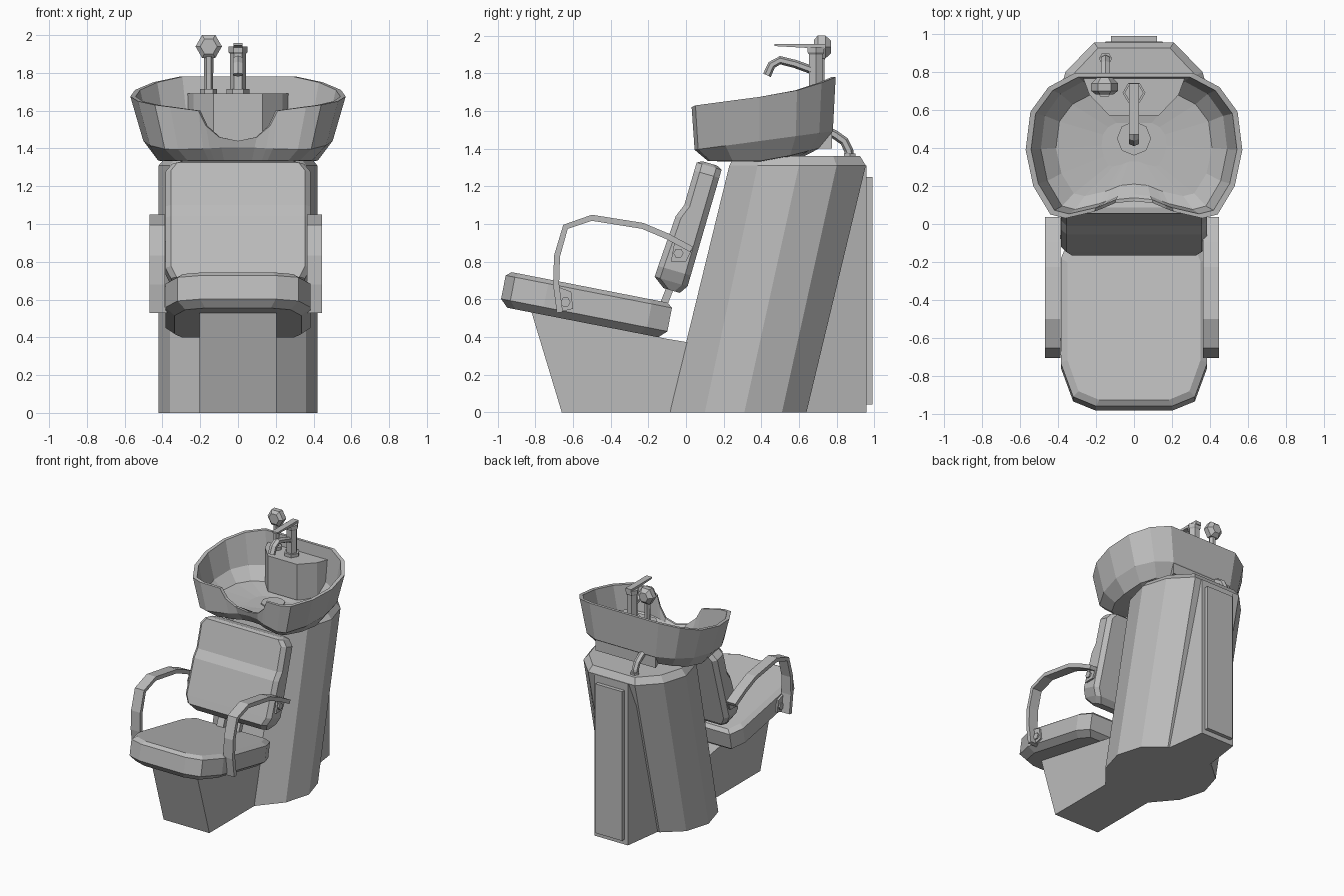
import bpy, bmesh
from math import sin, cos, pi, atan2
from mathutils import Vector

cube = bpy.data.objects.get("Cube")
if cube:
    bpy.data.objects.remove(cube)

grey = bpy.data.materials.new("plain_grey")
grey.use_nodes = True
grey.diffuse_color = (0.5, 0.5, 0.5, 1)
grey.node_tree.nodes["Principled BSDF"].inputs["Base Color"].default_value = (0.5, 0.5, 0.5, 1)


def loft(name, rings):
    """Skin a stack of equal-length rings and cap both ends."""
    bm = bmesh.new()
    rows = [[bm.verts.new(p) for p in ring] for ring in rings]
    n = len(rows[0])
    for a, b in zip(rows, rows[1:]):
        for i in range(n):
            j = (i + 1) % n
            bm.faces.new((a[i], a[j], b[j], b[i]))
    bm.faces.new(rows[0])
    bm.faces.new(rows[-1])
    bmesh.ops.recalc_face_normals(bm, faces=bm.faces)
    mesh = bpy.data.meshes.new(name)
    bm.to_mesh(mesh)
    bm.free()
    mesh.materials.append(grey)
    obj = bpy.data.objects.new(name, mesh)
    bpy.context.collection.objects.link(obj)
    return obj


def mirrored(half):
    """Close a half outline of (x, ...) points across x = 0."""
    return half + [(-p[0], *p[1:]) for p in reversed(half) if p[0] > 0]


def box(name, x, y, z):
    return loft(name, [[(x[0], y[0], h), (x[1], y[0], h), (x[1], y[1], h), (x[0], y[1], h)] for h in z])


def sweep(name, x, path, half_x, half_n, sides=6):
    """Sweep a section along a path of (y, z) points at a fixed x."""
    pts = [Vector(p) for p in path]
    rings = []
    for i, p in enumerate(pts):
        t = (pts[min(i + 1, len(pts) - 1)] - pts[max(i - 1, 0)]).normalized()
        n = Vector((-t.y, t.x))
        k = 2 ** 0.5 if sides == 4 else 1
        ring = []
        for s in range(sides):
            a = 2 * pi * (s + 0.5) / sides
            q = p + n * (sin(a) * half_n * k)
            ring.append((x + cos(a) * half_x * k, q.x, q.y))
        rings.append(ring)
    return loft(name, rings)


def rod(name, centre, axis, stations, sides=6):
    """Turned part: (offset, radius) stations along axis 'x', 'y' or 'z'."""
    cx, cy, cz = centre
    rings = []
    for d, r in stations:
        ring = []
        for s in range(sides):
            a = 2 * pi * s / sides
            u, v = r * cos(a), r * sin(a)
            ring.append({"x": (cx + d, cy + u, cz + v), "y": (cx + u, cy + d, cz + v),
                         "z": (cx + u, cy + v, cz + d)}[axis])
        rings.append(ring)
    return loft(name, rings)


# Leaning pedestal column with a chamfered top
low = mirrored([(0.2, -0.09), (0.36, 0.1), (0.42, 0.31), (0.36, 0.51), (0.21, 0.64)])
high = mirrored([(0.2, 0.23), (0.36, 0.38), (0.42, 0.6), (0.36, 0.8), (0.21, 0.955)])
top = [(x * 0.9, 0.58 + (y - 0.58) * 0.92) for x, y in high]
loft("pedestal", [[(x, y, z) for x, y in ring] for ring, z in ((low, 0), (high, 1.31), (top, 1.36))])

# Upright service housing and access panel behind the column
loft("rear_housing", [mirrored([(0.2, f, z), (0.15, 0.96, z)]) for f, z in ((0.6, 0), (0.9, 1.31))])
box("access_panel", (-0.12, 0.12), (0.95, 0.99), (0.04, 1.25))

# Foot carrying the seat
side = [(-0.66, 0), (-0.82, 0.53), (-0.1, 0.39), (0.02, 0.37), (0.1, 0)]
loft("seat_foot", [[(x, y, z) for y, z in side] for x in (-0.205, 0.205)])

# Seat cushion, tipped up at the front
plan = mirrored([(0.2, -0.45), (0.32, -0.4), (0.385, -0.22), (0.385, 0.34), (0.34, 0.45)])
seat = loft("seat", [[(x * k, y * (1 - (1 - k) * 0.7), z) for x, y in plan]
                     for k, z in ((0.87, -0.095), (1, -0.055), (1, 0.072), (0.91, 0.095))])
seat.location = (0, -0.53, 0.57)
seat.rotation_euler.x = -atan2(0.17, 0.87)

# Backrest with a thicker lumbar zone
rings = []
for v, w0, w, hw in ((-0.015, 0.03, 0.12, 0.32), (0.03, 0, 0.182, 0.355), (0.09, 0, 0.18, 0.385),
                     (0.37, 0, 0.165, 0.385), (0.44, 0, 0.138, 0.385), (0.63, 0, 0.138, 0.385),
                     (0.675, 0, 0.138, 0.35), (0.69, 0.03, 0.11, 0.32)):
    half = [(hw - 0.03, w0), (hw, w0 + 0.03), (hw, w - 0.03), (hw - 0.03, w)]
    rings.append([(x, 0.28 * v - 0.96 * d, 0.64 + 0.96 * v + 0.28 * d) for x, d in mirrored(half)])
loft("backrest", rings)

# Brackets, armrests, mounting plates and bolts
for label, s in (("left", 1), ("right", -1)):
    sweep(label + "_back_bracket", s * 0.07, [(-0.14, 0.52), (-0.06, 0.72)], 0.03, 0.02, 4)
    x = 0.405 if s > 0 else -0.428
    sweep(label + "_armrest", x, [(-0.67, 0.53), (-0.69, 0.68), (-0.685, 0.83), (-0.64, 0.985), (-0.5, 1.033),
                                  (-0.23, 0.99), (-0.1, 0.935), (0.03, 0.865)], 0.041, 0.016, 4)
    for part, outline, bolt in (
            ("seat", [(-0.68, 0.53), (-0.6, 0.55), (-0.61, 0.64), (-0.69, 0.67)], (-0.64, 0.585)),
            ("back", [(-0.08, 0.8), (0, 0.8), (0.03, 0.86), (-0.06, 0.91)], (-0.04, 0.845))):
        loft(f"{label}_{part}_plate", [[(d * s, y, z) for y, z in outline] for d in (0.375, 0.4)])
        rod(f"{label}_{part}_bolt", (s * 0.4, *bolt), "x", [(-0.01, 0.027), (0.012, 0.027)])

# Wash basin: tilted rim with a neck notch at the front
rim = mirrored([(0, 0.12, 1.44), (0.1, 0.11, 1.46), (0.17, 0.08, 1.52), (0.21, 0.065, 1.6),
                (0.36, 0.03, 1.62), (0.44, 0.05, 1.63), (0.53, 0.2, 1.65), (0.57, 0.39, 1.675),
                (0.545, 0.59, 1.71), (0.45, 0.72, 1.75), (0.31, 0.795, 1.78), (0, 0.795, 1.78)])


def basin_ring(kx, ky, height=None):
    return [(x * kx, 0.42 + (y - 0.42) * ky, height(y) if height else z) for x, y, z in rim]


def bottom(y):
    return 1.335 + max(0, y - 0.45) * 0.2


loft("basin", [
    basin_ring(0.4, 0.4, lambda y: 1.33),
    basin_ring(0.74, 0.78, bottom),
    basin_ring(0.88, 0.96, lambda y: 1.39 + 0.13 * y),
    basin_ring(1, 1),
    basin_ring(0.95, 0.94),
    basin_ring(0.86, 0.88, lambda y: 1.425 + 0.11 * y),
    basin_ring(0.72, 0.7, lambda y: 1.39 + 0.03 * y),
    basin_ring(0.3, 0.3, lambda y: 1.385)])
rod("drain", (0, 0.45, 1.385), "z", [(-0.01, 0.09), (0.01, 0.09)], 8)

# Tap ledge at the back of the basin
ledge = mirrored([(0.13, 0.57), (0.235, 0.68), (0.27, 0.775)])
loft("tap_ledge", [[(x, y, z) for x, y in ledge] for z in (1.4, 1.69)])

# Mixer tap
rod("tap_base", (0, 0.69, 1.69), "z", [(-0.01, 0.06), (0.025, 0.06)])
rod("tap_body", (0, 0.69, 1.7), "z", [(0, 0.042), (0.2, 0.042), (0.21, 0.05), (0.24, 0.05)])
sweep("tap_spout", 0, [(0.69, 1.81), (0.58, 1.85), (0.5, 1.87), (0.455, 1.845), (0.43, 1.79)], 0.03, 0.022)
lever = [(0.47, 1.945), (0.74, 1.93), (0.74, 1.957), (0.47, 1.957)]
loft("tap_lever", [[(x, y, z) for y, z in lever] for x in (-0.025, 0.025)])

# Hand shower on its holder
rod("shower_base", (-0.155, 0.71, 1.69), "z", [(-0.01, 0.045), (0.025, 0.045)])
rod("shower_handle", (-0.155, 0.715, 1.7), "z", [(0, 0.022), (0.2, 0.026)])
rod("shower_head", (-0.155, 0.72, 1.94), "y", [(-0.04, 0.045), (-0.02, 0.07), (0.02, 0.07), (0.05, 0.04)])

# Hose from the basin into the pedestal
sweep("water_hose", -0.15, [(0.74, 1.5), (0.79, 1.475), (0.84, 1.44), (0.865, 1.39), (0.87, 1.34)], 0.026, 0.024)
rod("hose_collar", (-0.15, 0.87, 1.355), "z", [(0, 0.035), (0.02, 0.035)])
